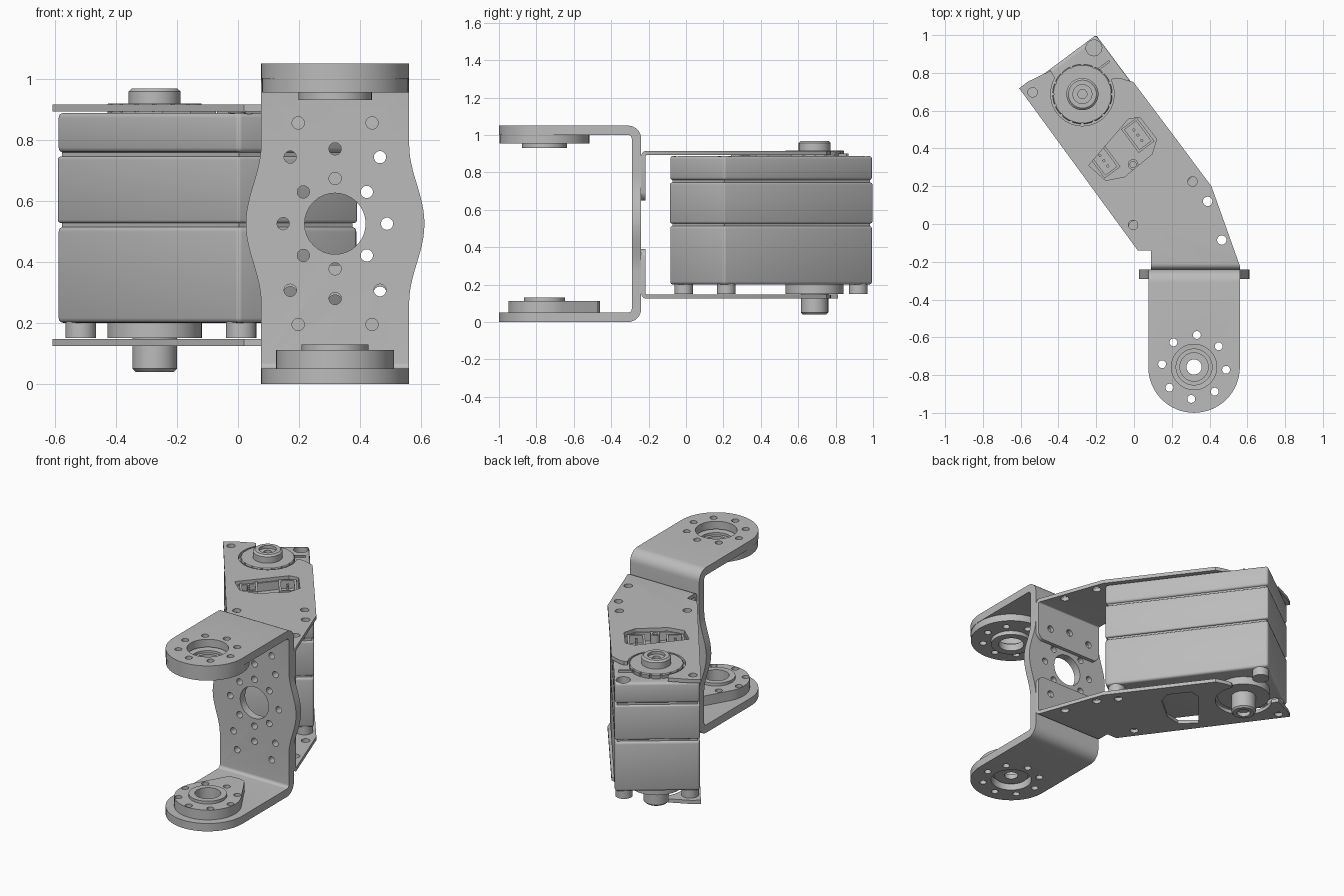
import bpy, bmesh
from math import sin, cos, pi, radians
from mathutils import Vector

if "Cube" in bpy.data.objects:
    bpy.data.objects.remove(bpy.data.objects["Cube"])

grey = bpy.data.materials.new("mid grey")
grey.use_nodes = True
grey.diffuse_color = (0.5, 0.5, 0.5, 1)
grey.node_tree.nodes["Principled BSDF"].inputs["Base Color"].default_value = (0.5, 0.5, 0.5, 1)

# Servo frame: u runs along the housing, v across it
ALONG, ACROSS = Vector((-0.597, 0.802)), Vector((0.802, 0.597))
CENTRE = Vector((-0.1, 0.455))


def uv(u, v):
    return tuple(CENTRE + ALONG * u + ACROSS * v)


def uvs(points):
    return [uv(*p) for p in points]


def rect(u, v, hu, hv):
    return uvs([(u - hu, v - hv), (u + hu, v - hv), (u + hu, v + hv), (u - hu, v + hv)])


def arc(c, r, start, end, n=8):
    angles = [radians(start + (end - start) * i / n) for i in range(n + 1)]
    return [(c[0] + r * cos(a), c[1] + r * sin(a)) for a in angles]


def circle(c, r, n=32):
    return arc(c, r, 0, 360, n)[:-1]


def finish(name, bm):
    bmesh.ops.recalc_face_normals(bm, faces=bm.faces)
    mesh = bpy.data.meshes.new(name)
    bm.to_mesh(mesh)
    bm.free()
    mesh.materials.append(grey)
    ob = bpy.data.objects.new(name, mesh)
    bpy.context.collection.objects.link(ob)
    return ob


# Extrude one or more outlines (points, low, high, axis) into one object
def prisms(name, shapes, bevel=0):
    bm = bmesh.new()
    for pts, lo, hi, axis in shapes:
        place = {"x": lambda a, b, h: (h, a, b), "y": lambda a, b, h: (a, h, b),
                 "z": lambda a, b, h: (a, b, h)}[axis]
        low, high = ([bm.verts.new(place(a, b, h)) for a, b in pts] for h in (lo, hi))
        bm.faces.new(low)
        bm.faces.new(high)
        for i in range(len(pts)):
            j = (i + 1) % len(pts)
            bm.faces.new((low[i], low[j], high[j], high[i]))
    if bevel:
        bmesh.ops.recalc_face_normals(bm, faces=bm.faces)
        bmesh.ops.bevel(bm, geom=bm.edges[:], offset=bevel, segments=3, profile=0.5, affect="EDGES")
    return finish(name, bm)


# Revolve a closed (radius, height) profile about a vertical axis
def lathe(name, c, profile, n=48):
    bm = bmesh.new()
    rings = [[bm.verts.new((c[0] + r * cos(2 * pi * k / n), c[1] + r * sin(2 * pi * k / n), z))
              for k in range(n)] for r, z in profile]
    for a, b in zip(rings, rings[1:] + rings[:1]):
        for k in range(n):
            m = (k + 1) % n
            bm.faces.new((a[k], a[m], b[m], b[k]))
    return finish(name, bm)


# Apply a boolean and remove its tool
def carve(ob, shapes, operation="DIFFERENCE"):
    tool = prisms("cutter", shapes)
    tool.hide_render = True
    mod = ob.modifiers.new("carve", "BOOLEAN")
    mod.operation, mod.object, mod.solver = operation, tool, "EXACT"
    mesh = bpy.data.meshes.new_from_object(ob.evaluated_get(bpy.context.evaluated_depsgraph_get()))
    ob.modifiers.clear()
    ob.data = mesh
    bpy.data.objects.remove(tool)


# ---- U bracket: bent strip trimmed to its front and plan outlines
X, MID, JOINT = 0.318, 0.525, (0.318, -0.757)
strip = ([(-1.1, 0)] + arc((-0.31, 0.07), 0.07, -90, 0) + arc((-0.31, 0.98), 0.07, 0, 90)
         + [(-1.1, 1.05), (-1.1, 1.0)] + arc((-0.31, 0.98), 0.02, 90, 0)
         + arc((-0.31, 0.07), 0.02, 0, -90) + [(-1.1, 0.05)])
u_bracket = prisms("u_bracket", [(strip, -0.1, 0.75, "x")])
waist = [(0.2425, -0.1)] + [(0.2425 + 0.025 * (1 + cos(pi * t / 12)), MID + 0.26 * t / 12)
                            for t in range(-12, 13)] + [(0.2425, 1.15)]
sides = [(X + w, z) for w, z in waist] + [(X - w, z) for w, z in reversed(waist)]
carve(u_bracket, [(sides, -1.2, 0, "y")], "INTERSECT")
tongue = arc(JOINT, 0.2425, 180, 360, 32) + [(0.8, -0.757), (0.8, 0), (-0.2, 0), (-0.2, -0.757)]
carve(u_bracket, [(tongue, -0.2, 1.2, "z")], "INTERSECT")

back_holes = [(X, MID, 0.1)]
for s in (-1, 1):
    back_holes += [(X, MID + s * 0.245, 0.02), (X, MID + s * 0.148, 0.02), (X + s * 0.17, MID, 0.02)]
    back_holes += [(X + s * dx, MID + t * dz, 0.02) for t in (-1, 1)
                   for dx, dz in ((0.121, 0.33), (0.147, 0.218), (0.104, 0.104))]
carve(u_bracket, [(circle((x, z), r), -0.4, -0.1, "y") for x, z, r in back_holes])

bolt_ring = [(circle(p, 0.021, 16), -0.1, 1.2, "z") for p in arc(JOINT, 0.17, 85, 400, 7)]
carve(u_bracket, bolt_ring + [(circle(JOINT, 0.12, 48), -0.1, 1.2, "z")])

# ---- Horns fixed to the U bracket
upper_horn = lathe("upper_horn", JOINT, [(0.095, 0.99), (0.24, 1.0), (0.24, 0.955), (0.12, 0.955),
                                         (0.12, 0.93), (0.075, 0.93), (0.075, 0.975), (0.095, 0.975)])
carve(upper_horn, bolt_ring)
nose = arc(JOINT, 0.193, 150, 390, 40) + [(X + 0.06, -0.475), (X + 0.03, -0.46),
                                          (X - 0.03, -0.46), (X - 0.06, -0.475)]
lower_horn = prisms("lower_horn", [(nose, 0.05, 0.112, "z")])
carve(lower_horn, bolt_ring + [(circle(JOINT, 0.1, 48), 0, 0.2, "z")])
lathe("lower_horn_hub", JOINT, [(0.1, 0.03), (0.1, 0.112), (0.11, 0.112), (0.11, 0.13),
                                (0.075, 0.13), (0.075, 0.06), (0.04, 0.06), (0.04, 0.03)])

# ---- Servo brackets: top and mirrored bottom, each an L-bent plate
HORN_U = 0.29
AXIS = uv(HORN_U, 0)
outline = ([(0.02, -0.14), (0.09, -0.14), (0.09, -0.25), (0.56, -0.25), (0.56, -0.22), (0.41, 0.2)]
           + uvs([(0.18, 0.255), (0.24, 0.21), (0.26, 0.185)] + arc((HORN_U, 0), 0.168, 100, 337, 32)
                 + [(0.49, -0.06), (0.515, -0.19), (0.515, -0.25)]))
bent = ([(1.1, 0.915)] + arc((-0.21, 0.885), 0.03, 90, 180) + [(-0.24, 0.65), (-0.217, 0.65)]
        + arc((-0.21, 0.885), 0.007, 180, 90) + [(1.1, 0.892)])
flange = ([(-1, 1), (-1, 0.85), (0.088, 0.85)] + arc((0.148, 0.705), 0.06, 180, 270)
          + arc((0.502, 0.705), 0.06, 270, 360) + [(0.562, 0.85), (0.562, 1)])
window = [(-0.24, 0.31), (-0.03, 0.555), (0.03, 0.565), (0.12, 0.45), (0.095, 0.37),
          (-0.05, 0.25), (-0.15, 0.23)]
plate_holes = [(0.31, 0.225), (-0.005, -0.005), (0.39, 0.12), (0.465, -0.085), uv(0.455, -0.206)]


def flip(points, on):
    return [(a, 1.04 - z if on else z) for a, z in points]


for name, low in (("top_servo_bracket", False), ("bottom_servo_bracket", True)):
    plate = prisms(name, [(flip(bent, low), -0.8, 0.8, "x")])
    carve(plate, [(outline, -0.1, 1.2, "z")], "INTERSECT")
    carve(plate, [(flip(flange, low), -0.5, 1.2, "y")], "INTERSECT")
    holes = [(circle(p, 0.025, 20), -0.1, 1.2, "z") for p in plate_holes]
    holes += [(circle(p, 0.022, 16), -0.3, -0.1, "y")
              for p in flip([(X - 0.147, 0.743), (X, 0.77), (X + 0.147, 0.743)], low)]
    carve(plate, holes + [(window, -0.1, 1.2, "z")])

# ---- Servo housing: three layers around a core that shows in the grooves
prisms("housing_core", [(rect(0, 0, 0.485, 0.232), 0.22, 0.8, "z")])
prisms("lower_housing", [(rect(0, 0, 0.498, 0.245), 0.2, 0.515, "z")], 0.016)
prisms("middle_housing", [(rect(0, 0, 0.498, 0.245), 0.527, 0.745, "z")], 0.01)
upper = prisms("upper_housing", [(rect(0, 0, 0.498, 0.245), 0.758, 0.888, "z")], 0.016)
carve(upper, [(window, 0.835, 1, "z")]
      + [(circle(uv(a * 0.45, b * 0.195), 0.042, 24), 0.84, 1, "z") for a, b in ((1, 1), (-1, 1), (-1, -1))])
prisms("housing_feet", [(circle(uv(a * 0.44, b * 0.19), 0.05, 24), 0.15, 0.22, "z")
                        for a in (-1, 1) for b in (-1, 1)])
prisms("index_rib", [(rect(0.345, 0.18, 0.006, 0.04), 0.88, 0.9, "z")])

# ---- Cable sockets, with pins, and the screw boss between them
for k, (x, y) in enumerate(((-0.16, 0.335), (0.02, 0.47))):
    off = Vector((x, y)) - CENTRE
    u, v = off.dot(ALONG), off.dot(ACROSS)
    socket = prisms("cable_socket_%d" % (k + 1), [(rect(u, v, 0.078, 0.052), 0.83, 0.9, "z")])
    carve(socket, [(rect(u, v, 0.066, 0.038), 0.85, 1, "z")])
    prisms("socket_pins_%d" % (k + 1), [(rect(u + d * 0.035, v, 0.007, 0.007), 0.845, 0.89, "z")
                                        for d in (-1, 0, 1)])
lathe("screw_boss", (-0.005, 0.315), [(0.028, 0.83), (0.028, 0.89), (0.016, 0.89), (0.016, 0.83)], 24)

# ---- Output horn on top, idler shaft below
output = lathe("output_horn", AXIS, [(0.001, 0.87), (0.152, 0.87), (0.158, 0.912), (0.153, 0.918),
                                     (0.085, 0.918), (0.085, 0.958), (0.074, 0.968), (0.05, 0.968),
                                     (0.05, 0.95), (0.024, 0.95), (0.024, 0.93), (0.001, 0.93)])
carve(output, [(circle(p, 0.008, 8), 0.89, 1, "z") for p in circle(AXIS, 0.158, 16)])
lathe("idler_shaft", AXIS, [(0.001, 0.21), (0.155, 0.21), (0.155, 0.15), (0.073, 0.15), (0.073, 0.05),
                            (0.063, 0.04), (0.04, 0.04), (0.04, 0.065), (0.001, 0.065)])

# ---- Smooth curves, crisp edges
bpy.ops.object.select_all(action="DESELECT")
for ob in bpy.context.collection.objects:
    if ob.type == "MESH":
        ob.select_set(True)
        bpy.context.view_layer.objects.active = ob
bpy.ops.object.shade_smooth_by_angle(angle=radians(30))
